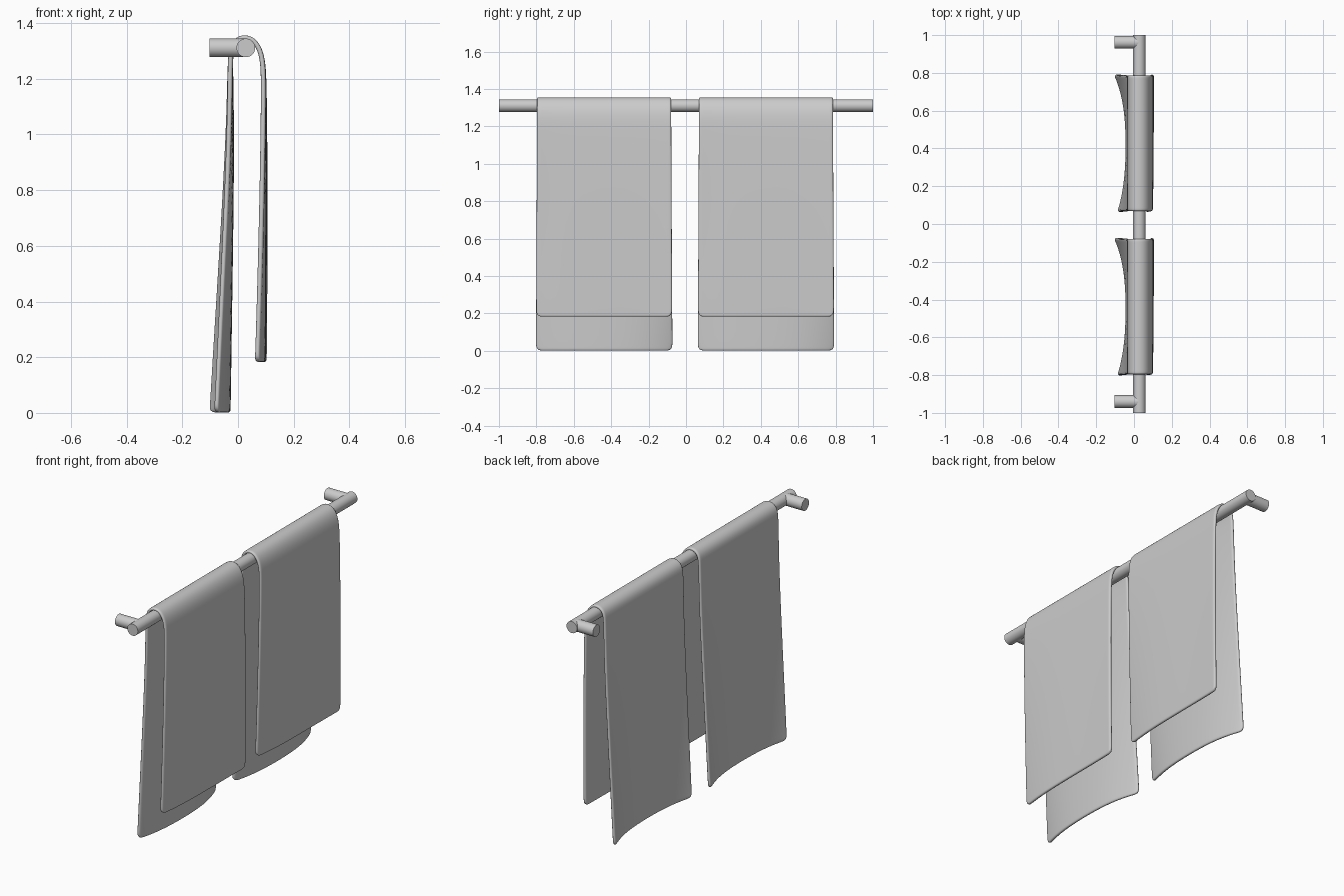
import bpy, bmesh
from math import pi

if "Cube" in bpy.data.objects:
    bpy.data.objects.remove(bpy.data.objects["Cube"])

BAR_X, BAR_Z, R = 0.028, 1.311, 0.0335


def rod(name, loc, length, rot):
    bpy.ops.mesh.primitive_cylinder_add(vertices=48, radius=R, depth=length, location=loc, rotation=rot)
    ob = bpy.context.object
    ob.name = name
    bpy.ops.object.shade_smooth_by_angle()
    return ob


# Rail and its two wall posts
rod("rail", (BAR_X, 0, BAR_Z), 2.0, (pi / 2, 0, 0))
for side, y in (("left", -0.94), ("right", 0.962)):
    rod("wall_post_" + side, ((-0.103 + BAR_X) / 2, y, BAR_Z), BAR_X + 0.103, (0, pi / 2, 0))

# Towel centre line (x, z): up the back, over the rail, down the front
BACK = [(-0.034, 0.001), (-0.034, 0.02), (-0.033, 0.06), (-0.030, 0.3), (-0.025, 0.65),
        (-0.022, 1.0), (-0.026, 1.2), (-0.027, 1.28)]
OVER = [(-0.021, 1.322), (0.000, 1.344), (0.027, 1.350), (0.056, 1.340), (0.078, 1.308)]
FRONT = [(0.090, 1.26), (0.094, 1.18), (0.096, 0.9), (0.095, 0.55), (0.092, 0.24),
         (0.091, 0.20), (0.091, 0.182)]
PATH = BACK + OVER + FRONT
COLS = [-1, -0.95, -0.86, -0.68, -0.4, 0, 0.4, 0.68, 0.86, 0.95, 1]


def towel_mesh():
    bm = bmesh.new()
    rows = []
    last_r, last_c = len(PATH) - 1, len(COLS) - 1
    for i, (x, z) in enumerate(PATH):
        back = i < len(BACK)
        drop = max(0.0, (1.28 - z) / 1.28)
        row = []
        for j, t in enumerate(COLS):
            # Side edges flare away from the flat middle towards the hem
            if back:
                flare = (-0.064 if t > 0 else -0.046) * drop
            else:
                flare = (0.004 if t > 0 else -0.027) * drop
            px = x + flare * abs(t) ** 2.6
            py = t * (0.359 + 0.006 * drop)
            pz = z
            # Softened hem corners
            if i in (0, last_r) and j in (0, last_c):
                py *= 0.965
                pz += 0.010
            row.append(bm.verts.new((px, py, pz)))
        rows.append(row)
    for a, b in zip(rows, rows[1:]):
        for j in range(last_c):
            bm.faces.new((a[j], a[j + 1], b[j + 1], b[j]))
    for f in bm.faces:
        f.smooth = True
    me = bpy.data.meshes.new("towel")
    bm.to_mesh(me)
    bm.free()
    return me


# Two identical towels
mesh = towel_mesh()
for side, y in (("left", -0.4375), ("right", 0.4275)):
    towel = bpy.data.objects.new("towel_" + side, mesh)
    towel.location.y = y
    bpy.context.collection.objects.link(towel)
    solid = towel.modifiers.new("thickness", 'SOLIDIFY')
    solid.thickness = 0.018
    solid.offset = 0
    sub = towel.modifiers.new("smooth", 'SUBSURF')
    sub.levels = sub.render_levels = 2
